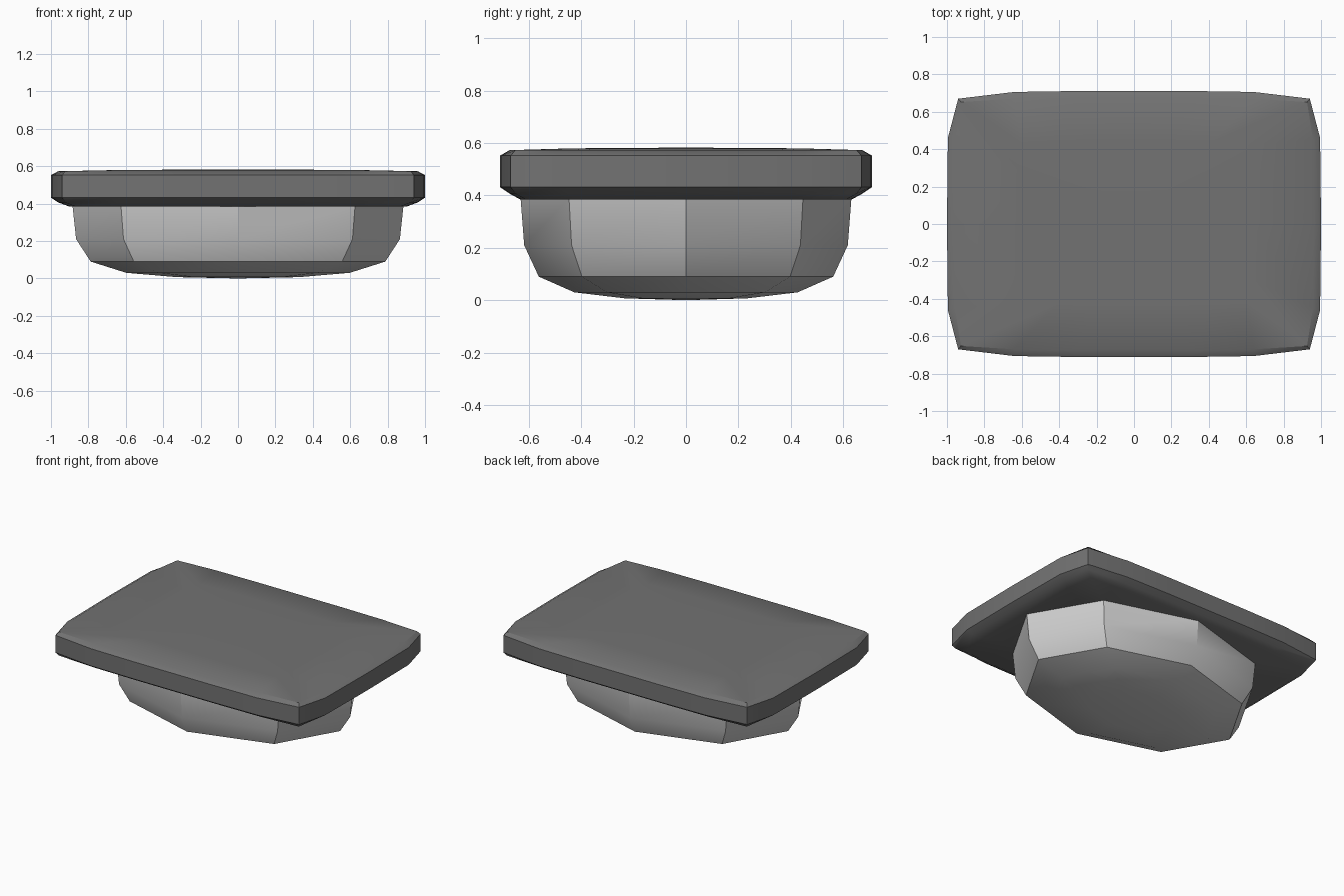
import bpy, bmesh, math

if "Cube" in bpy.data.objects:
    bpy.data.objects.remove(bpy.data.objects["Cube"])


def mirror_quarter(quarter):
    """Full outline from a quarter running from +x to +y."""
    half = quarter + [(-x, y) for x, y in reversed(quarter[:-1])]
    return half + [(x, -y) for x, y in reversed(half[1:-1])]


def scaled(outline, s):
    return [(x * s, y * s) for x, y in outline]


def loft(name, rings, bottom_z=None, top_z=None):
    """Skin (outline, z) rings from bottom to top, closing ends to a centre point."""
    bm = bmesh.new()
    loops = [[bm.verts.new((x, y, z)) for x, y in pts] for pts, z in rings]
    n = len(loops[0])
    for a, b in zip(loops, loops[1:]):
        for i in range(n):
            j = (i + 1) % n
            bm.faces.new((a[i], a[j], b[j], b[i]))
    for loop, z in ((loops[0], bottom_z), (loops[-1], top_z)):
        if z is not None:
            c = bm.verts.new((0, 0, z))
            for i in range(n):
                bm.faces.new((loop[i], loop[(i + 1) % n], c))
    bmesh.ops.recalc_face_normals(bm, faces=bm.faces[:])
    mesh = bpy.data.meshes.new(name)
    bm.to_mesh(mesh)
    bm.free()
    ob = bpy.data.objects.new(name, mesh)
    bpy.context.collection.objects.link(ob)
    bpy.ops.object.select_all(action='DESELECT')
    ob.select_set(True)
    bpy.context.view_layer.objects.active = ob
    bpy.ops.object.shade_smooth_by_angle(angle=math.radians(31))
    return ob


# Eight-sided oval bowl
octagon = [(0.885 * math.cos(k * math.pi / 4), 0.632 * math.sin(k * math.pi / 4))
           for k in range(8)]
bowl_profile = [(0.37, 0.007), (0.675, 0.03), (0.89, 0.09), (0.978, 0.21), (1.0, 0.39)]
loft("bowl", [(scaled(octagon, s), z) for s, z in bowl_profile], bottom_z=0.0)

# Bulged rectangular lid with chamfered rims
outer = mirror_quarter([(1.0, 0), (0.995, 0.46), (0.94, 0.67), (0.64, 0.706), (0.31, 0.711), (0, 0.711)])
inner = mirror_quarter([(0.962, 0), (0.957, 0.45), (0.925, 0.652), (0.64, 0.67), (0.31, 0.674), (0, 0.674)])
lid = loft("lid", [
    (scaled(inner, 0.94), 0.385),
    (inner, 0.407),
    (outer, 0.432),
    (outer, 0.552),
    (inner, 0.573),
    (scaled(inner, 0.65), 0.58),
], bottom_z=0.385, top_z=0.583)

# Dark grey lid finish
dark = bpy.data.materials.new("dark_grey")
dark.diffuse_color = (0.17, 0.17, 0.17, 1)
dark.use_nodes = True
dark.node_tree.nodes["Principled BSDF"].inputs["Base Color"].default_value = dark.diffuse_color
lid.data.materials.append(dark)
